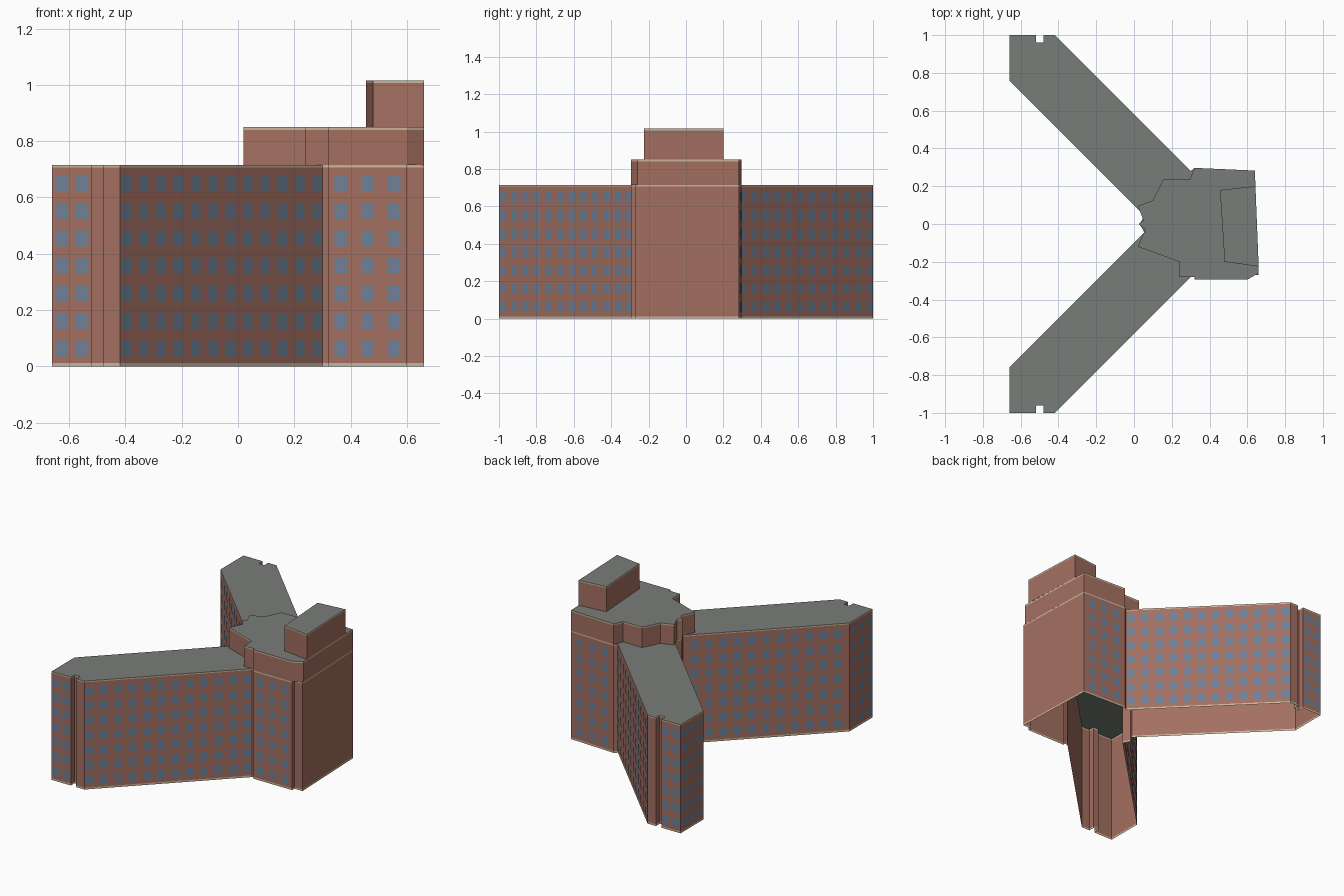
import bpy
import bmesh
from mathutils import Vector

cube = bpy.data.objects.get("Cube")
if cube:
    bpy.data.objects.remove(cube, do_unlink=True)


def material(name, rgb):
    mat = bpy.data.materials.new(name)
    mat.use_nodes = True
    color = (*rgb, 1)
    mat.diffuse_color = color
    bsdf = mat.node_tree.nodes["Principled BSDF"]
    bsdf.inputs["Base Color"].default_value = color
    bsdf.inputs["Roughness"].default_value = 0.9
    return mat


BRICK = material("red brick", (0.37, 0.16, 0.12))
TRIM = material("cream trim", (0.58, 0.46, 0.32))
ROOF = material("grey roof", (0.19, 0.205, 0.19))
GLASS = material("blue glass", (0.16, 0.22, 0.31))


def finish(name, bm, mats):
    mesh = bpy.data.meshes.new(name)
    bm.to_mesh(mesh)
    bm.free()
    for mat in mats:
        mesh.materials.append(mat)
    obj = bpy.data.objects.new(name, mesh)
    bpy.context.collection.objects.link(obj)
    return obj


def block(name, outline, bands):
    """Walls raised from an outline; bands are (top height, material slot)."""
    bm = bmesh.new()
    n = len(outline)
    rings = [[bm.verts.new((x, y, z)) for x, y in outline] for z, _ in bands]
    for low, high, (_, slot) in zip(rings, rings[1:], bands[1:]):
        for i in range(n):
            j = (i + 1) % n
            bm.faces.new((low[i], low[j], high[j], high[i])).material_index = slot
    bm.faces.new(rings[-1]).material_index = 2
    return finish(name, bm, (BRICK, TRIM, ROOF))


def windows(name, start, end, columns, spacing, width=0.047):
    """A grid of thin panes centred on the wall from start to end."""
    a, b = Vector((*start, 0)), Vector((*end, 0))
    along = (b - a).normalized()
    out = Vector((along.y, -along.x, 0)) * 0.003
    bm = bmesh.new()
    for c in range(columns):
        mid = (a + b) / 2 + along * spacing * (c - (columns - 1) / 2) + out
        for row in range(7):
            z = 0.035 + row * 0.0975
            corners = ((-1, z), (1, z), (1, z + 0.057), (-1, z + 0.057))
            bm.faces.new([bm.verts.new(mid + along * s * width / 2 + Vector((0, 0, h)))
                          for s, h in corners])
    finish(name, bm, (GLASS,))


# Wing outline from the inner corner round to the core, reused mirrored
wing = [(0.055, -0.045), (-0.66, -0.76), (-0.66, -1), (-0.52, -1), (-0.52, -0.96),
        (-0.48, -0.96), (-0.48, -1), (-0.42, -1), (0.30, -0.28)]
core_front = [(0.32, -0.28), (0.32, -0.295), (0.60, -0.295), (0.60, -0.27), (0.66, -0.27)]
core_back = [(0.64, 0.283), (0.32, 0.297)]
wing_back = [(x, -y) for x, y in reversed(wing)]

# Main seven-storey body
block("main_building", wing + core_front + core_back + wing_back + [(0.03, 0)],
      [(0, 0), (0.012, 1), (0.706, 0), (0.715, 1)])

# Set-back upper storey
upper = [(0.02, -0.12), (0.24, -0.20), (0.24, -0.28), (0.32, -0.28), (0.32, -0.295),
         (0.60, -0.295), (0.66, -0.26), (0.64, 0.283), (0.32, 0.297), (0.295, 0.235),
         (0.155, 0.235), (0.10, 0.125), (0.02, 0.095), (0.05, 0.02), (0.025, 0),
         (0.06, -0.03)]
block("upper_storey", upper, [(0.715, 0), (0.84, 0), (0.85, 1)])

# Rooftop plant room
block("roof_plant_room", [(0.48, -0.20), (0.66, -0.225), (0.643, 0.20), (0.455, 0.18)],
      [(0.85, 0), (1.006, 0), (1.015, 1)])

# Windows on both wings: wall start index, columns, spacing
for label, first, columns, spacing in (("inner", 0, 11, 0.087), ("gable", 1, 3, 0.08),
                                       ("end", 2, 2, 0.072), ("outer", 7, 12, 0.087)):
    a, b = wing[first], wing[first + 1]
    windows(f"front_wing_{label}_windows", a, b, columns, spacing)
    windows(f"back_wing_{label}_windows", (b[0], -b[1]), (a[0], -a[1]), columns, spacing)

# Windows on the core
windows("core_front_windows", core_front[1], core_front[2], 3, 0.094)
windows("core_back_windows", core_back[0], core_back[1], 3, 0.094)
